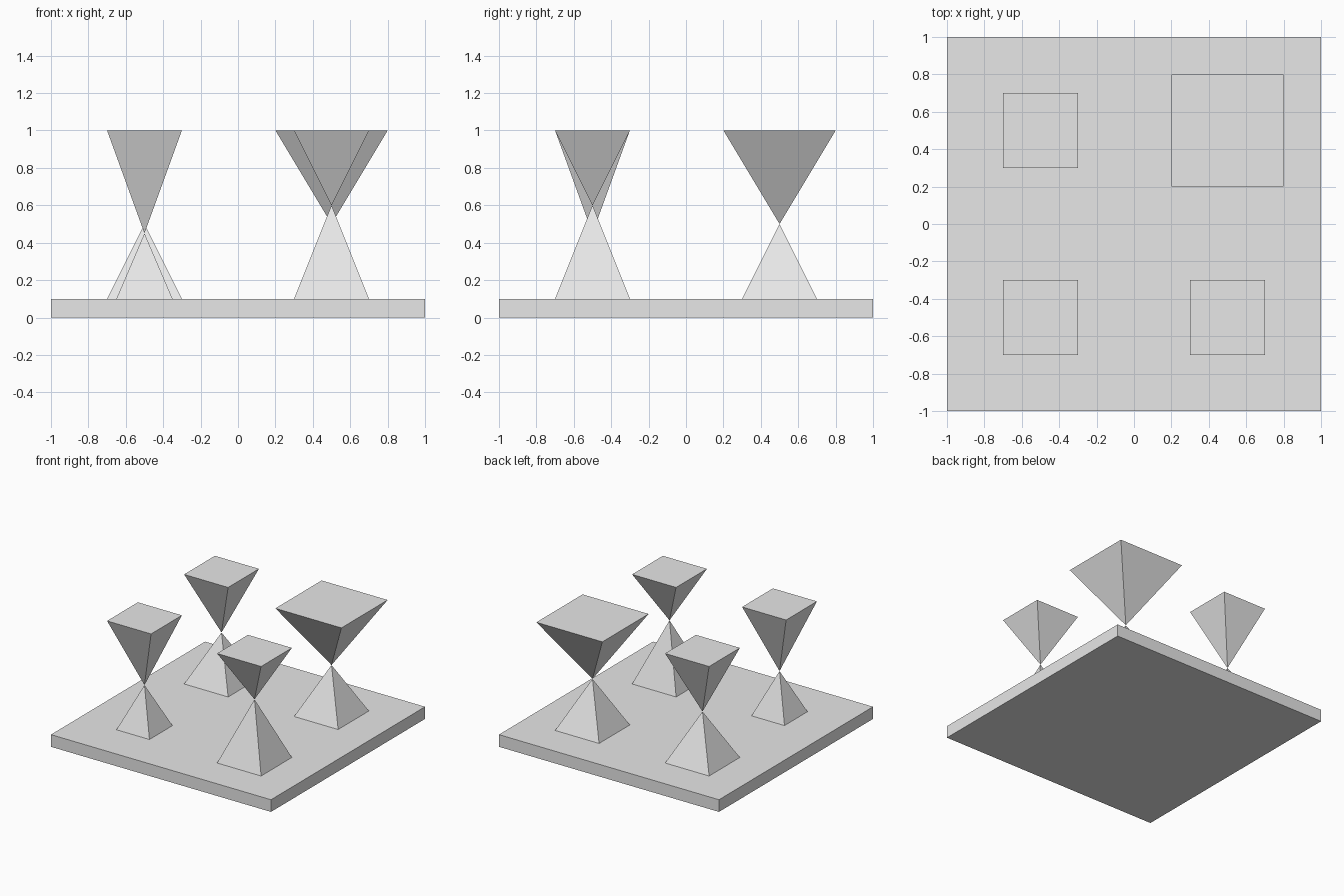
import bpy
from math import pi, sqrt

cube = bpy.data.objects.get("Cube")
if cube:
    bpy.data.objects.remove(cube, do_unlink=True)

GREY = (0.8, 0.8, 0.8, 1)
grey = bpy.data.materials.new("light_grey")
grey.use_nodes = True
grey.diffuse_color = GREY
grey.node_tree.nodes["Principled BSDF"].inputs["Base Color"].default_value = GREY

BASE_TOP = 0.1
TOP = 1.0


def finish(name):
    obj = bpy.context.object
    obj.name = name
    obj.data.materials.append(grey)


def pyramid(name, x, y, z0, z1, half_bottom, half_top):
    """Square pyramid with sides parallel to x and y, pointed where a half width is 0."""
    bpy.ops.mesh.primitive_cone_add(
        vertices=4, radius1=half_bottom * sqrt(2), radius2=half_top * sqrt(2),
        depth=z1 - z0, location=(x, y, (z0 + z1) / 2), rotation=(0, 0, pi / 4))
    finish(name)


# Square base slab
bpy.ops.mesh.primitive_cube_add(size=1, location=(0, 0, BASE_TOP / 2))
bpy.context.object.scale = (2, 2, BASE_TOP)
finish("base_slab")

# Pairs of pyramids balanced tip to tip: x, y, tip height, lower and upper half widths
pairs = {
    "front_right": (-0.5, -0.5, 0.45, 0.15, 0.2),
    "front_left": (0.5, -0.5, 0.6, 0.2, 0.2),
    "back_right": (-0.5, 0.5, 0.5, 0.2, 0.2),
    "back_left": (0.5, 0.5, 0.5, 0.2, 0.3),
}
for place, (x, y, tip, lower, upper) in pairs.items():
    pyramid(place + "_lower_pyramid", x, y, BASE_TOP, tip, lower, 0)
    pyramid(place + "_upper_pyramid", x, y, tip, TOP, 0, upper)
